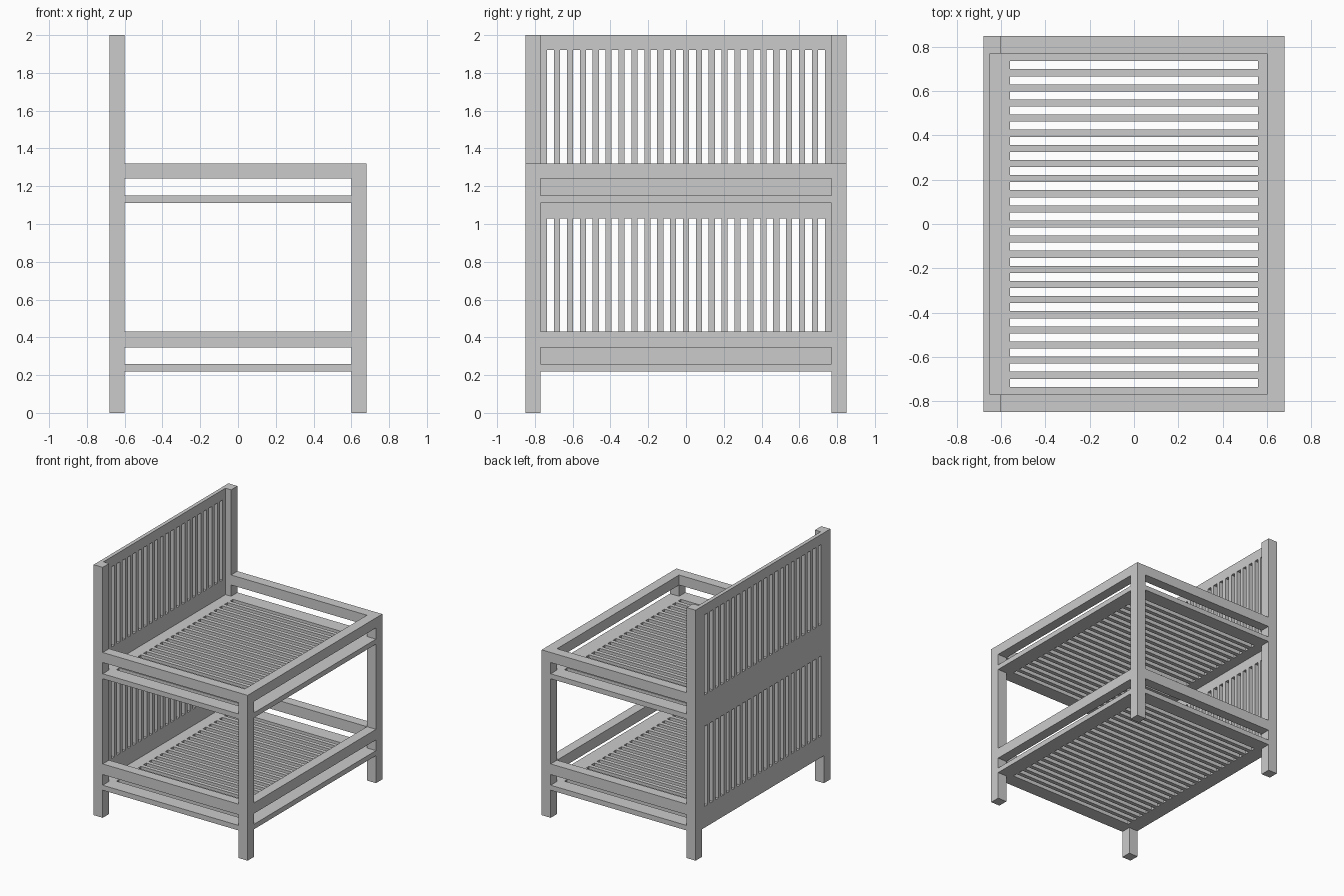
import bpy, bmesh
from mathutils import Vector

if "Cube" in bpy.data.objects:
    bpy.data.objects.remove(bpy.data.objects["Cube"])

P_OUT_X, P_IN_X = 0.68, 0.60     # post outer / inner faces
P_OUT_Y, P_IN_Y = 0.85, 0.77
SLOTS, SLOT_W, SPAN = 22, 0.036, 0.735


def box(name, x0, x1, y0, y1, z0, z1):
    me = bpy.data.meshes.new(name)
    bm = bmesh.new()
    bmesh.ops.create_cube(bm, size=1)
    for v in bm.verts:
        v.co = Vector(((x0 + x1) / 2 + v.co.x * (x1 - x0),
                       (y0 + y1) / 2 + v.co.y * (y1 - y0),
                       (z0 + z1) / 2 + v.co.z * (z1 - z0)))
    bm.to_mesh(me)
    bm.free()
    ob = bpy.data.objects.new(name, me)
    bpy.context.collection.objects.link(ob)
    return ob


def slotted_panel(name, us, vs, is_open, place, depth):
    """Flat sheet of cells with openings, extruded along depth."""
    me = bpy.data.meshes.new(name)
    bm = bmesh.new()
    for u0, u1 in zip(us, us[1:]):
        for v0, v1 in zip(vs, vs[1:]):
            if is_open((u0 + u1) / 2, (v0 + v1) / 2):
                continue
            bm.faces.new([bm.verts.new(place(u, v)) for u, v in
                          ((u0, v0), (u1, v0), (u1, v1), (u0, v1))])
    bmesh.ops.remove_doubles(bm, verts=bm.verts[:], dist=1e-5)
    ext = bmesh.ops.extrude_face_region(bm, geom=bm.faces[:], use_keep_orig=True)
    new = [g for g in ext["geom"] if isinstance(g, bmesh.types.BMVert)]
    bmesh.ops.translate(bm, verts=new, vec=depth)
    bmesh.ops.recalc_face_normals(bm, faces=bm.faces[:])
    bm.to_mesh(me)
    bm.free()
    ob = bpy.data.objects.new(name, me)
    bpy.context.collection.objects.link(ob)
    return ob


# Slot positions shared by shelves and back panels
pitch = (2 * SPAN - SLOT_W) / (SLOTS - 1)
slots = [(-SPAN + i * pitch, -SPAN + i * pitch + SLOT_W) for i in range(SLOTS)]
edges = [e for s in slots for e in s]


def in_slot(y):
    return any(a < y < b for a, b in slots)


# Posts and side rails, left and right
for s, side in ((-1, "right"), (1, "left")):
    y0, y1 = sorted((s * P_IN_Y, s * P_OUT_Y))
    box(f"tall_post_{side}", -P_OUT_X, -P_IN_X, y0, y1, 0, 2.0)
    box(f"short_post_{side}", P_IN_X, P_OUT_X, y0, y1, 0, 1.32)
    for level, z0, z1 in (("upper", 1.24, 1.32), ("lower", 0.345, 0.43)):
        box(f"{level}_side_rail_{side}", -P_IN_X, P_IN_X, y0, y1, z0, z1)

# End rails
for level, z0, z1 in (("upper", 1.24, 1.32), ("lower", 0.345, 0.43)):
    box(f"{level}_end_rail", P_IN_X, P_OUT_X, -P_IN_Y, P_IN_Y, z0, z1)

# Slatted shelves, notched around the posts
shelf_x = [-0.65, -P_IN_X, -0.56, 0.56, P_IN_X, P_OUT_X]
shelf_y = [-P_OUT_Y, -P_IN_Y] + edges + [P_IN_Y, P_OUT_Y]
for level, z in (("upper", 1.11), ("lower", 0.22)):
    slotted_panel(f"{level}_slatted_shelf", shelf_x, shelf_y,
                  lambda x, y: (abs(x) < 0.56 and in_slot(y))
                  or (abs(x) > P_IN_X and abs(y) > P_IN_Y),
                  lambda x, y, z=z: (x, y, z), Vector((0, 0, 0.04)))

# Slatted back with an upper and a lower row of slots
slotted_panel("slatted_back", [-P_IN_Y] + edges + [P_IN_Y],
              [0.22, 0.39, 1.03, 1.28, 1.92, 2.0],
              lambda y, z: in_slot(y) and (0.39 < z < 1.03 or 1.28 < z < 1.92),
              lambda y, z: (-P_OUT_X, y, z), Vector((0.03, 0, 0)))
